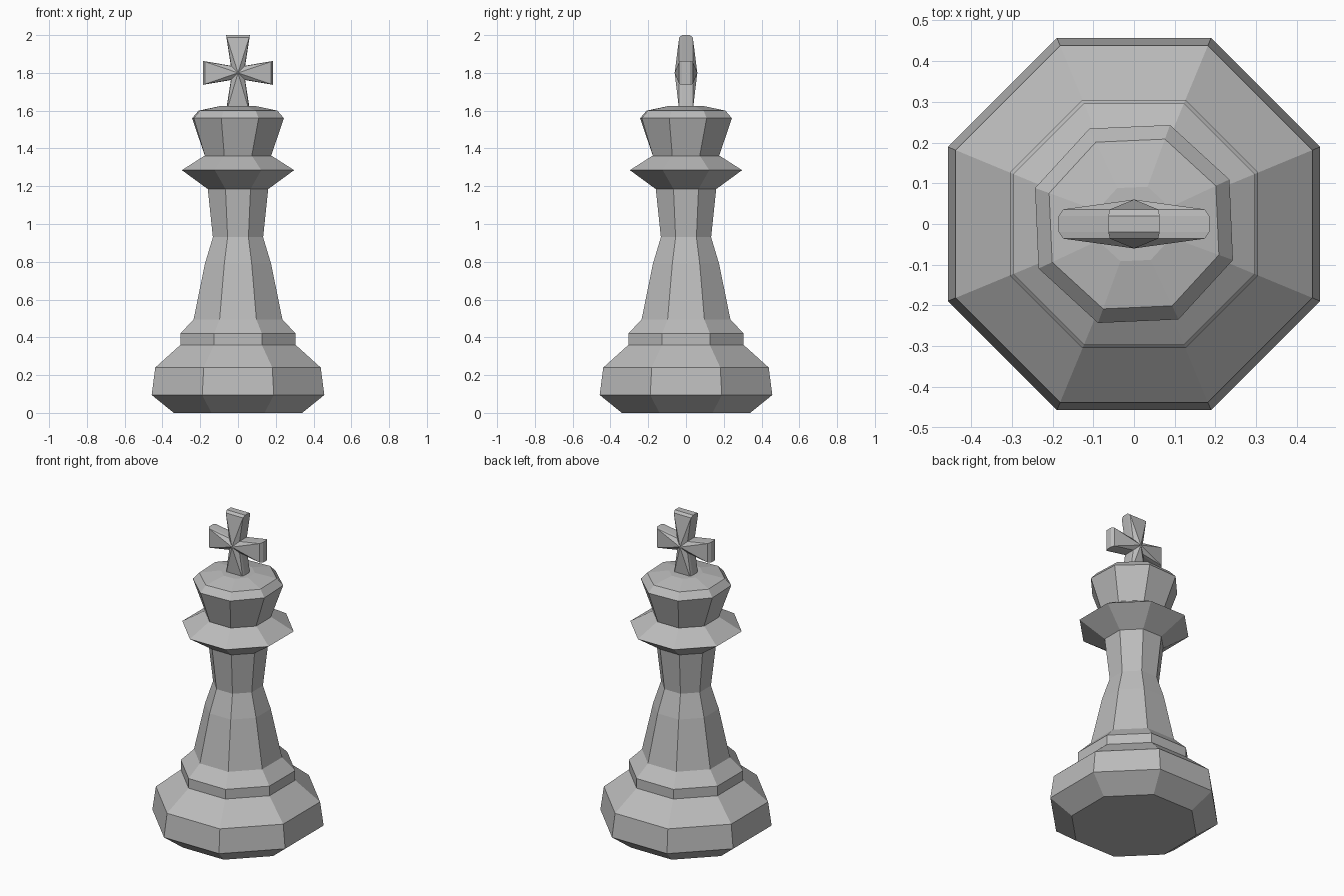
import bpy, bmesh, math

if "Cube" in bpy.data.objects:
    bpy.data.objects.remove(bpy.data.objects["Cube"])

grey = bpy.data.materials.new("stone grey")
grey.diffuse_color = (0.5, 0.5, 0.5, 1)
grey.use_nodes = True
grey.node_tree.nodes["Principled BSDF"].inputs["Base Color"].default_value = grey.diffuse_color


def finish(name, bm):
    bmesh.ops.recalc_face_normals(bm, faces=bm.faces)
    me = bpy.data.meshes.new(name)
    bm.to_mesh(me)
    bm.free()
    me.materials.append(grey)
    ob = bpy.data.objects.new(name, me)
    bpy.context.collection.objects.link(ob)
    return ob


def lathe(name, profile):
    """Octagonal loft; profile rows are (flat half-width, z, first corner angle)."""
    bm = bmesh.new()
    rings = []
    for w, z, a0 in profile:
        r = w / math.cos(math.pi / 8)
        rings.append([bm.verts.new((r * math.cos(math.radians(a0 + 45 * i)),
                                    r * math.sin(math.radians(a0 + 45 * i)), z))
                      for i in range(8)])
    for a, b in zip(rings, rings[1:]):
        for i in range(8):
            j = (i + 1) % 8
            bm.faces.new((a[i], a[j], b[j], b[i]))
    bm.faces.new(rings[0][::-1])
    bm.faces.new(rings[-1])
    return finish(name, bm)


A, T = 22.5, 25.0  # straight corners, slightly turned crown corners

# foot, collar, waisted stem, flange and crown
lathe("base", [(0.34, 0, A), (0.457, 0.095, A), (0.438, 0.24, A), (0.305, 0.36, A)])
lathe("collar", [(0.305, 0.36, A), (0.305, 0.42, A), (0.235, 0.495, A)])
lathe("stem", [(0.235, 0.495, A), (0.175, 0.79, A), (0.133, 0.93, A), (0.16, 1.185, A)])
lathe("flange", [(0.16, 1.185, A), (0.297, 1.285, A), (0.18, 1.36, A)])
lathe("crown", [(0.175, 1.36, A), (0.239, 1.56, T), (0.205, 1.60, T), (0.09, 1.625, T)])

# cross with flared arms, chamfered rim and a raised centre on both faces
bm = bmesh.new()
outline = []
for k in range(4):
    c, s = round(math.cos(k * math.pi / 2)), round(math.sin(k * math.pi / 2))
    length = (0.185, 0.2, 0.185, 0.2)[k]
    for u, v in ((length, -0.063), (length, 0.063), (0.038, 0.038)):
        outline.append((u * c - v * s, u * s + v * c))
rings = [[bm.verts.new((x * f, y, 1.80 + z * f)) for x, z in outline]
         for y, f in ((-0.036, 0.94), (-0.02, 1), (0.02, 1), (0.036, 0.94))]
n = len(outline)
for a, b in zip(rings, rings[1:]):
    for i in range(n):
        bm.faces.new((a[i], a[(i + 1) % n], b[(i + 1) % n], b[i]))
for ring, y in ((rings[0], -0.06), (rings[-1], 0.06)):
    peak = bm.verts.new((0, y, 1.80))
    for i in range(n):
        bm.faces.new((ring[i], ring[(i + 1) % n], peak))
for v in bm.verts:  # sink the lowest arm into the crown
    if v.co.z < 1.65:
        v.co.z = 1.60
finish("cross", bm)
